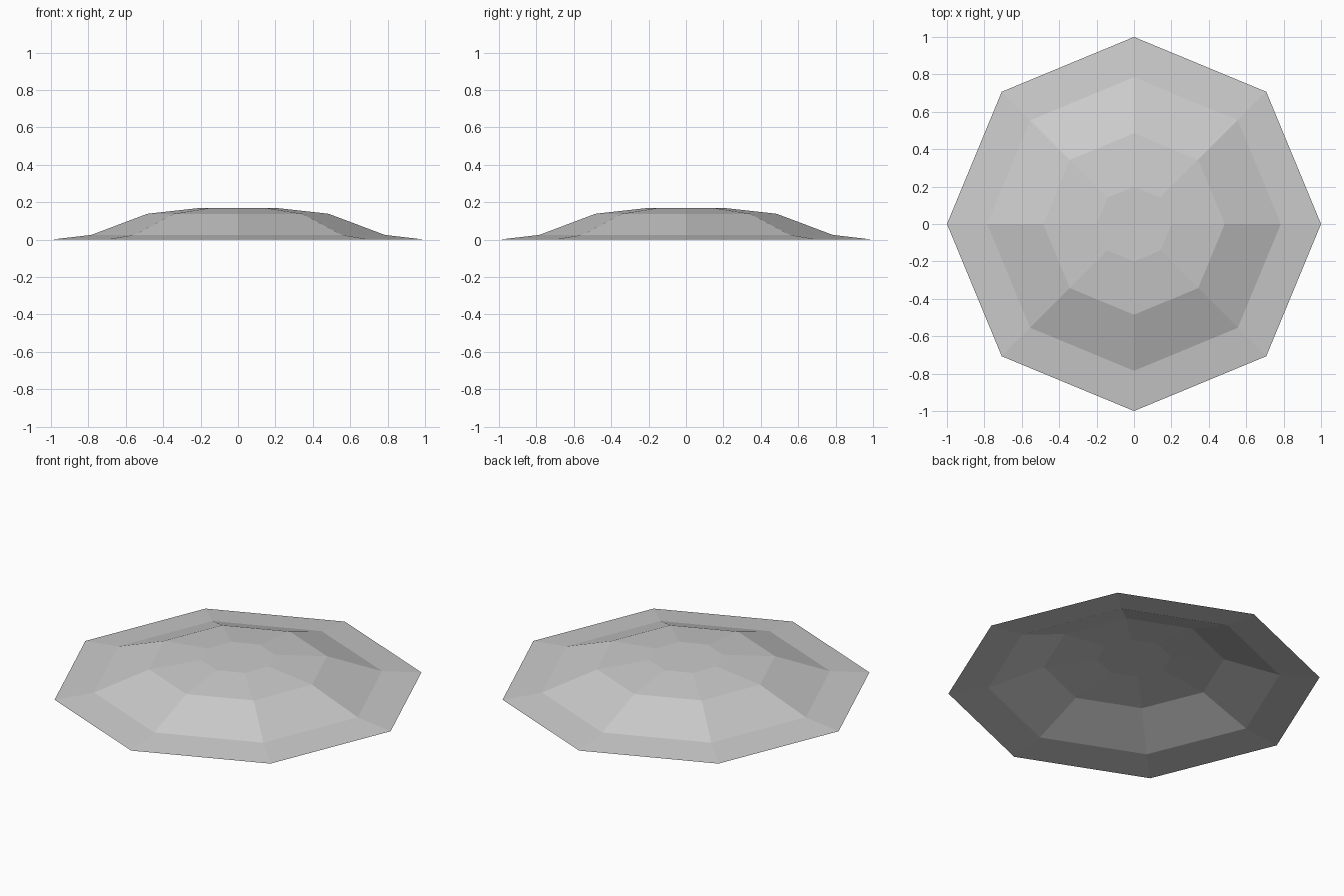
import bpy, bmesh
from math import cos, sin, pi

cube = bpy.data.objects.get("Cube")
if cube:
    bpy.data.objects.remove(cube, do_unlink=True)

# Plain light grey
grey = bpy.data.materials.new("light_grey")
grey.use_nodes = True
color = (0.6, 0.6, 0.6, 1)
grey.diffuse_color = color
grey.node_tree.nodes["Principled BSDF"].inputs["Base Color"].default_value = color

SIDES = 8
# Radius and height of each ring, rim to crown
PROFILE = [(1, 0), (0.785, 0.025), (0.485, 0.138), (0.2, 0.17)]

# Shallow faceted dome, open underneath
bm = bmesh.new()
rings = [[bm.verts.new((r * cos(2 * pi * i / SIDES), r * sin(2 * pi * i / SIDES), z))
          for i in range(SIDES)] for r, z in PROFILE]
for low, high in zip(rings, rings[1:]):
    for i in range(SIDES):
        j = (i + 1) % SIDES
        bm.faces.new((low[i], low[j], high[j], high[i]))

# Flat crown
bm.faces.new(rings[-1])

mesh = bpy.data.meshes.new("faceted_dome")
bm.to_mesh(mesh)
bm.free()
mesh.materials.append(grey)
dome = bpy.data.objects.new("faceted_dome", mesh)
bpy.context.collection.objects.link(dome)
